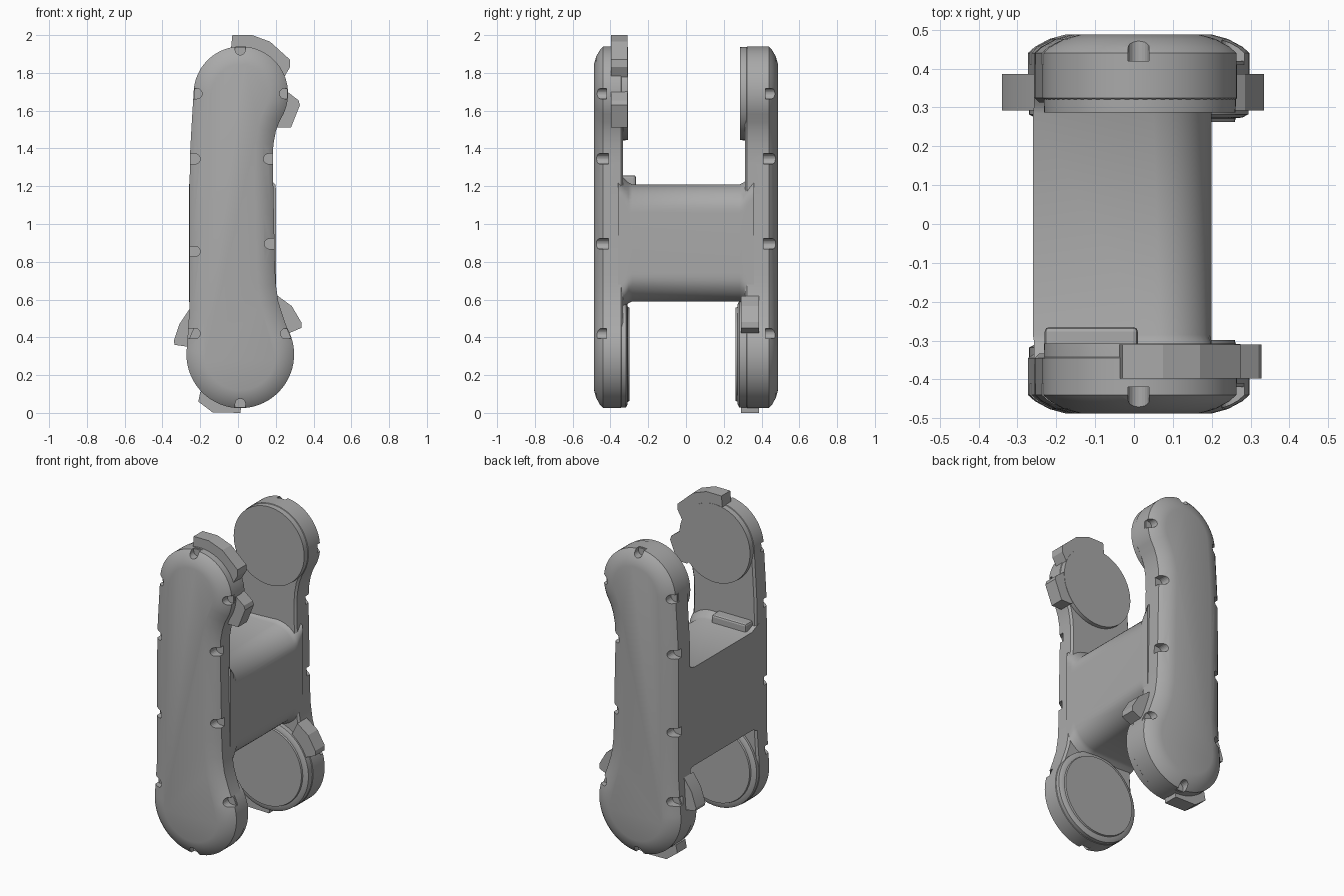
import bpy, bmesh
from math import sin, cos, pi, radians
from mathutils import Vector

cube = bpy.data.objects.get("Cube")
if cube:
    bpy.data.objects.remove(cube, do_unlink=True)

grey = bpy.data.materials.new("plain grey")
grey.use_nodes = True
colour = (0.4, 0.4, 0.4, 1)
grey.diffuse_color = colour
grey.node_tree.nodes["Principled BSDF"].inputs["Base Color"].default_value = colour

TOP, TOP_R = (0.015, 1.69), 0.25
LOW, LOW_R = (0.012, 0.31), 0.285


def arc(centre, r, start, end, n):
    """Points on an arc in the x-z plane, angles in degrees."""
    angles = [radians(start + (end - start) * i / n) for i in range(n + 1)]
    return [(centre[0] + r * cos(a), centre[1] + r * sin(a)) for a in angles]


def offset(pts, d):
    """Move a counter-clockwise outline outwards by d."""
    out = []
    for i, p in enumerate(pts):
        a, b = Vector(pts[i - 1]), Vector(pts[(i + 1) % len(pts)])
        t = (b - a).normalized()
        out.append((p[0] + t.y * d, p[1] - t.x * d))
    return out


def loft(name, rings, smooth=35):
    """Solid through (y, outline) rings."""
    bm = bmesh.new()
    loops = [[bm.verts.new((x, y, z)) for x, z in pts] for y, pts in rings]
    n = len(loops[0])
    for a, b in zip(loops, loops[1:]):
        for i in range(n):
            j = (i + 1) % n
            bm.faces.new((a[i], a[j], b[j], b[i]))
    bm.faces.new(loops[0])
    bm.faces.new(loops[-1][::-1])
    bmesh.ops.recalc_face_normals(bm, faces=bm.faces)
    mesh = bpy.data.meshes.new(name)
    bm.to_mesh(mesh)
    bm.free()
    mesh.materials.append(grey)
    obj = bpy.data.objects.new(name, mesh)
    bpy.context.collection.objects.link(obj)
    activate(obj)
    if smooth:
        bpy.ops.object.shade_smooth_by_angle(angle=radians(smooth))
    return obj


def activate(obj):
    bpy.ops.object.select_all(action="DESELECT")
    obj.select_set(True)
    bpy.context.view_layer.objects.active = obj


def apply_modifiers(obj):
    activate(obj)
    for m in list(obj.modifiers):
        bpy.ops.object.modifier_apply(modifier=m.name)


# Outline of one arm: wide round ends joined by a narrower waist
outline = (arc(TOP, TOP_R, -25, 178, 40)
           + [(-0.247, 1.5), (-0.255, 1.35), (-0.257, 0.95), (-0.257, 0.55)]
           + arc(LOW, LOW_R, 172, 390, 44)
           + [(0.235, 0.52), (0.213, 0.59), (0.2, 0.68), (0.195, 0.78),
              (0.19, 1.05), (0.184, 1.32), (0.187, 1.42), (0.2, 1.49), (0.218, 1.54)])

# Small pockets round the outer edge: inner tip and outward direction
notches = [((0.012, 1.895), 90), ((0.012, 0.075), 270)]
notches += [((x, z), 180) for x, z in
            [(-0.19, 1.69), (-0.2, 1.345), (-0.2, 0.855), (-0.2, 0.42)]]
notches += [((x, z), 0) for x, z in
            [(0.22, 1.69), (0.135, 1.345), (0.14, 0.895), (0.225, 0.42)]]


def notch_shape(tip, angle):
    d = Vector((cos(radians(angle)), sin(radians(angle))))
    side = Vector((-d.y, d.x)) * 0.027
    c = Vector(tip) + d * 0.027
    return arc(c, 0.027, angle + 90, angle + 270, 10) + [c + d * 0.12 - side, c + d * 0.12 + side]


def make_arm(label, s, inner):
    arm = loft(label + "_arm", [
        (s * inner, offset(outline, -0.012)),
        (s * (inner + 0.012), outline),
        (s * 0.44, outline),
        (s * 0.456, offset(outline, -0.018)),
        (s * 0.476, offset(outline, -0.055)),
        (s * 0.487, offset(outline, -0.095)),
    ], smooth=40)
    for tip, angle in notches:
        shape = notch_shape(tip, angle)
        cutter = loft("cutter", [(s * 0.41, shape), (s * 0.6, shape)], 0)
        cutter.hide_render = True
        cut = arm.modifiers.new("notch", "BOOLEAN")
        cut.object, cut.solver = cutter, "EXACT"
        apply_modifiers(arm)
        bpy.data.objects.remove(cutter, do_unlink=True)


def make_disc(name, s, centre, r, inner, rim):
    """Round pad on the inner face, with a slightly stepped centre."""
    full = arc(centre, r, 0, 354.375, 63)
    rings = [(s * 0.42, offset(full, -0.003)), (s * (inner + 0.02), offset(full, -0.003))]
    if rim:
        rings += [(s * (inner + 0.012), offset(full, -0.018)),
                  (s * (inner + 0.01), offset(full, -0.035)),
                  (s * inner, offset(full, -0.038))]
    else:
        rings.append((s * inner, offset(full, -0.004)))
    loft(name, rings)


make_arm("front", -1, 0.333)
make_arm("back", 1, 0.312)
make_disc("front_upper_disc", -1, TOP, TOP_R, 0.308, False)
make_disc("back_upper_disc", 1, TOP, TOP_R, 0.287, False)
make_disc("front_lower_disc", -1, LOW, LOW_R, 0.298, True)
make_disc("back_lower_disc", 1, LOW, LOW_R, 0.262, True)

# Bridge between the arms: square on one side, rounded on the other, flared ends
section = ([(-0.26, 1.21), (-0.26, 0.59)]
           + arc((0.05, 0.74), 0.15, -90, 0, 12) + arc((0.05, 1.06), 0.15, 0, 90, 12))


def flared(d):
    return [(min(max(x, -0.257), 0.2), z) for x, z in offset(section, d)] if d else section


flare = [(0.36, 0.06), (0.325, 0.03), (0.305, 0.01), (0.285, 0)]
loft("bridge", [(-y, flared(d)) for y, d in flare] + [(y, flared(d)) for y, d in flare[::-1]])

# Low bar lying on the bridge beside the front arm
bar_shape = [(-0.23, 1.19), (0.01, 1.19), (0.01, 1.258), (-0.23, 1.258)]
bar = loft("bridge_bar", [(-0.345, bar_shape), (-0.265, bar_shape)], 0)
bevel = bar.modifiers.new("soft edge", "BEVEL")
bevel.width, bevel.segments = 0.012, 2
apply_modifiers(bar)

# Lugs standing out from the round ends
lugs = {
    "front_top_lug": (-1, [(0, 1.7), (0.24, 1.77), (0.275, 1.83), (0.275, 1.87), (0.17, 1.965),
                           (0.075, 2), (-0.03, 2), (-0.04, 1.9)]),
    "front_side_lug": (-1, [(0.1, 1.6), (0.21, 1.51), (0.28, 1.51), (0.328, 1.63),
                            (0.32, 1.655), (0.255, 1.705)]),
    "back_left_lug": (1, [(0.15, 0.5), (0.22, 0.4), (0.335, 0.45), (0.335, 0.48),
                          (0.285, 0.565), (0.21, 0.62)]),
    "back_right_lug": (1, [(-0.15, 0.45), (-0.257, 0.55), (-0.31, 0.47), (-0.34, 0.38),
                           (-0.335, 0.36), (-0.265, 0.35)]),
    "back_bottom_lug": (1, [(0, 0.2), (-0.2, 0.11), (-0.21, 0.06), (-0.135, 0.003),
                            (0.012, 0), (0.02, 0.05)]),
}
for name, (s, shape) in lugs.items():
    loft(name, [(s * (0.31 if s < 0 else 0.292), shape), (s * (0.398 if s < 0 else 0.386), shape)], 20)
